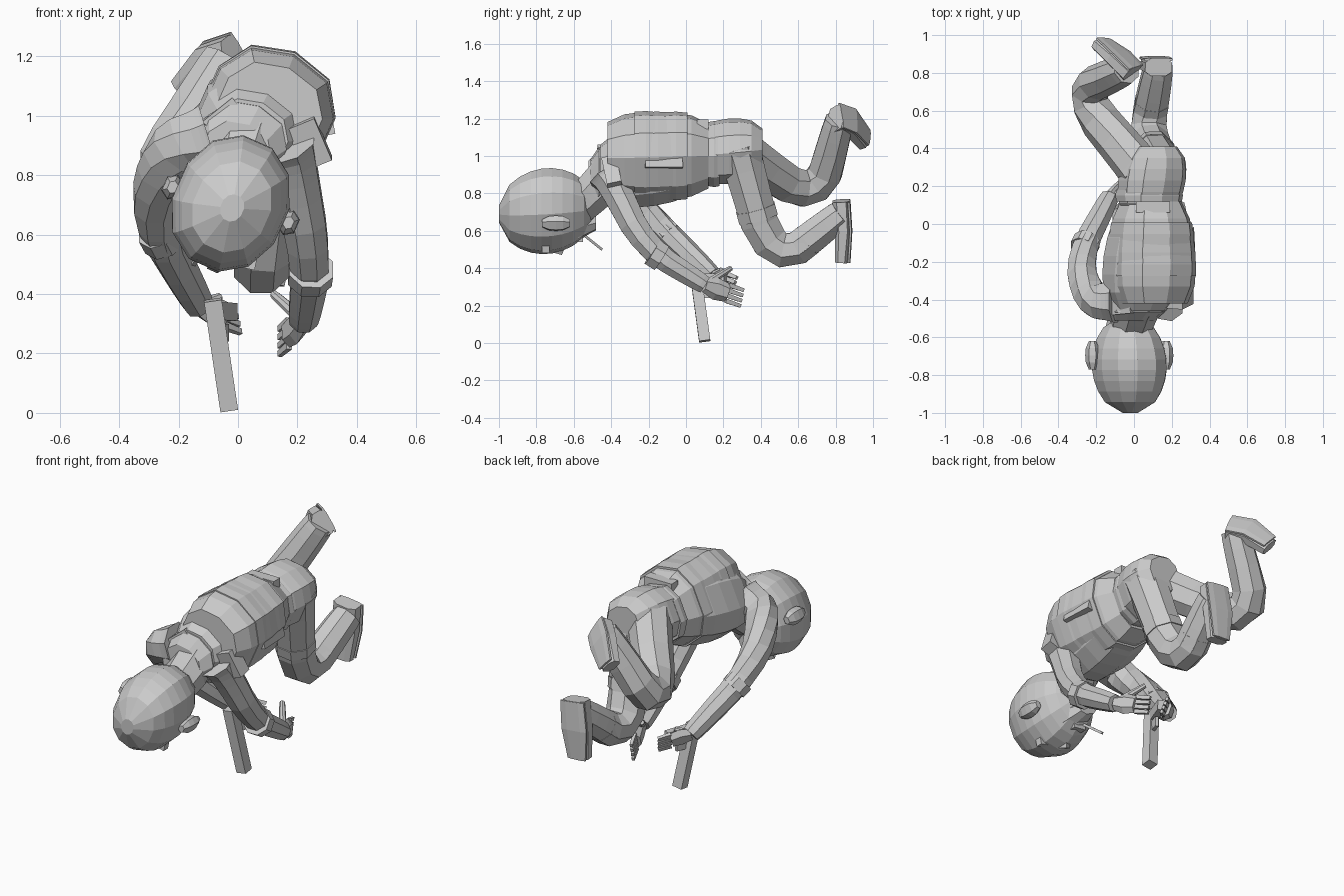
import bpy
import bmesh
import math
from mathutils import Vector

default_cube = bpy.data.objects.get("Cube")
if default_cube:
    bpy.data.objects.remove(default_cube, do_unlink=True)

# The single flat colour
grey = bpy.data.materials.new("plain grey")
grey.use_nodes = True
colour = (.6, .6, .6, 1)
grey.diffuse_color = colour
grey.node_tree.nodes["Principled BSDF"].inputs["Base Color"].default_value = colour

across = Vector((1, 0, 0))
back = Vector((0, 1, 0))
upward = Vector((0, 0, 1))
rolled = Vector((.4, 0, .9))


def point(x, y, z):
    return Vector((x, y, z))


def loft(name, centres, widths, heights, sides=8, up=across, axis=None, squareness=1):
    """Skin a row of rings; a low squareness gives boxier rings."""
    bm = bmesh.new()
    rings = []
    last = len(centres) - 1
    for index, centre in enumerate(centres):
        before = centres[max(index - 1, 0)]
        after = centres[min(index + 1, last)]
        forward = axis or (after - before).normalized()
        sideways = forward.cross(up).normalized()
        vertical = sideways.cross(forward)
        ring = []
        for step in range(sides):
            angle = math.tau * (step + .5) / sides
            cosine, sine = math.cos(angle), math.sin(angle)
            cosine = math.copysign(abs(cosine) ** squareness, cosine)
            sine = math.copysign(abs(sine) ** squareness, sine)
            offset = sideways * cosine * widths[index] + vertical * sine * heights[index]
            ring.append(bm.verts.new(centre + offset))
        rings.append(ring)
    for ring, following in zip(rings, rings[1:]):
        for step in range(sides):
            beside = (step + 1) % sides
            bm.faces.new((ring[step], ring[beside], following[beside], following[step]))
    bm.faces.new(rings[0])
    bm.faces.new(rings[-1])
    bmesh.ops.recalc_face_normals(bm, faces=bm.faces)
    mesh = bpy.data.meshes.new(name)
    bm.to_mesh(mesh)
    bm.free()
    mesh.materials.append(grey)
    bpy.context.collection.objects.link(bpy.data.objects.new(name, mesh))


def barrel(name, start, end, width, height, mouth=.7, taper=1, sides=10, steps=6, squareness=.85):
    """Bulging body whose ends shrink to the mouth fraction and whose width tapers."""
    fractions = [step / steps for step in range(steps + 1)]
    bulge = [mouth + (1 - mouth) * math.sqrt(abs(math.sin(math.pi * f))) for f in fractions]
    widths = [width * b * (1 + (taper - 1) * f) for b, f in zip(bulge, fractions)]
    loft(name, [start.lerp(end, f) for f in fractions],
         widths, [height * b for b in bulge], sides, rolled, back, squareness)


def block(name, start, end, width, height, up=across, taper=1):
    """Four-sided bar with the given half width and half height."""
    diagonal = math.sqrt(2)
    loft(name, [start, end], [width * diagonal, width * diagonal * taper],
         [height * diagonal, height * diagonal * taper], sides=4, up=up)


def rounded(points):
    """Cut the corners of a path, keeping both ends."""
    for repeat in range(2):
        path = [points[0]]
        for a, b in zip(points, points[1:]):
            path += [a.lerp(b, .25), a.lerp(b, .75)]
        points = path + [points[-1]]
    return points


def limb(name, joints, thick, thin, up=across):
    """Tapering tube that bends smoothly at its joints."""
    path = rounded(joints)
    last = len(path) - 1
    radii = [thick + (thin - thick) * i / last for i in range(last + 1)]
    loft(name, path, radii, radii, up=up)


def cuff(name, start, end, fraction, radius, length=.06):
    """Short sleeve lying on a straight stretch of a limb."""
    middle = start.lerp(end, fraction)
    half = (end - start).normalized() * length / 2
    loft(name, [middle - half, middle + half], [radius] * 2, [radius] * 2)


def hand(side, wrist, tips, spread, thumb):
    """Palm, four fingers and a thumb."""
    knuckles = wrist.lerp(tips, .6)
    loft(side + "_palm", [wrist, wrist.lerp(knuckles, .5), knuckles],
         [.03] * 3, [.04, .06, .05], sides=6, up=spread)
    for finger in range(4):
        shift = spread * (finger - 1.5) * .028
        block(f"{side}_finger_{finger + 1}", knuckles + shift, tips + shift, .01, .012, spread, .8)
    limb(side + "_thumb", [wrist, wrist.lerp(thumb, .5), thumb], .025, .014)


def boot(side, heel, arch, toe, normal):
    """Foot wedge with a flat sole on the normal side."""
    path = [heel, arch, toe]
    outer = [p + normal * .04 for p in path]
    loft(side + "_boot", path, [.075, .08, .06], [.05, .045, .035], up=normal, squareness=.7)
    loft(side + "_sole", outer, [.08, .085, .06], [.01] * 3, up=normal, squareness=.7)


# Head, tipped over with the face looking down
crown = point(-.02, -1, .69)
chin = point(-.03, -.49, .72)
barrel("head", crown, chin, .195, .235, mouth=.2, sides=12, steps=9, squareness=.95)
barrel("jaw", point(-.02, -.76, .59), point(-.07, -.48, .65), .11, .07, mouth=.6, sides=8, steps=3)
block("nose", point(-.05, -.73, .52), point(-.08, -.66, .5), .02, .025, rolled)
block("brow", point(-.13, -.75, .54), point(.06, -.75, .5), .02, .02, rolled)
block("lips", point(-.11, -.57, .57), point(-.03, -.57, .56), .02, .02, rolled)
block("cigarette", point(-.1, -.55, .58), point(-.15, -.45, .5), .007, .007)
for name, ear in (("right_ear", point(-.22, -.7, .76)), ("left_ear", point(.17, -.7, .64))):
    barrel(name, ear - back * .07, ear + back * .08, .035, .045, mouth=.5, sides=6, steps=4)

# Trunk
nape = point(.03, -.4, .9)
waist = point(.09, .12, 1)
limb("neck", [point(-.03, -.57, .73), point(0, -.5, .8), nape], .1, .13)
barrel("collar", point(-.01, -.51, .86), point(.03, -.42, .93), .15, .15, mouth=.8, steps=2)
barrel("chest", point(.03, -.46, .92), waist, .225, .225, mouth=.6, taper=.9)
barrel("pelvis", point(.07, .05, 1.01), point(.12, .41, 1.04), .175, .17, mouth=.6)

# Vest with bands, belt, flaps and pouches
collar_edge = point(.1, -.42, 1)
barrel("vest", collar_edge, waist, .24, .235, mouth=.75, taper=.85)
for number, fraction in enumerate((.38, .68)):
    middle = collar_edge.lerp(waist, fraction)
    girth = .245 - .04 * fraction
    barrel(f"vest_band_{number + 1}", middle - back * .06, middle + back * .06,
           girth, .238, mouth=.98, taper=.96, steps=2)
barrel("belt", point(.08, .12, 1.01), point(.08, .18, 1.01), .175, .172, mouth=.97, steps=2)
block("side_pouch", point(.27, -.22, 1), point(.26, -.02, 1), .07, .045, point(1, 0, .2))
block("back_pouch", point(.1, .06, 1.17), point(.1, .12, 1.17), .09, .025, upward)
block("left_shoulder_flap", point(.21, -.41, .98), point(.27, -.38, .84), .04, .05)
block("right_shoulder_flap", point(0, -.41, 1.03), point(-.1, -.42, .95), .06, .04, upward)

# Arms
left_shoulder, left_elbow, left_wrist = point(.16, -.42, .9), point(.25, -.22, .51), point(.22, .1, .31)
right_shoulder, right_elbow, right_wrist = point(-.1, -.41, .93), point(-.3, -.19, .67), point(-.13, .14, .36)
limb("left_arm", [left_shoulder, point(.18, -.39, .85), left_elbow, left_wrist], .11, .05)
limb("right_arm", [right_shoulder, point(-.23, -.41, .89), right_elbow, right_wrist], .12, .05, upward)
cuff("left_cuff", left_elbow, left_wrist, .2, .08)
cuff("right_cuff", right_elbow, right_wrist, .25, .075)

# Open left hand, right hand closed on the grip
hand("left", left_wrist, point(.14, .3, .24), point(0, .2, 1), point(.12, .24, .4))
hand("right", right_wrist, point(0, .26, .31), point(-.2, .3, .9), point(-.06, .19, .39))

# Pistol pointing at the ground
breech = point(-.085, .05, .38)
muzzle = point(-.03, .1, .01)
block("pistol_slide", breech, muzzle, .03, .03, back)
block("pistol_grip", breech.lerp(muzzle, .1), point(-.02, .21, .34), .02, .03, upward)
block("trigger_guard", breech.lerp(muzzle, .3), point(-.04, .15, .27), .01, .03, upward)

# Legs
left_hip, left_knee, left_ankle = point(.16, .28, 1.05), point(.06, .46, .4), point(.13, .83, .69)
right_hip, right_knee, right_ankle = point(.05, .27, 1.05), point(-.31, .7, .74), point(-.04, .82, 1.19)
limb("left_leg", [left_hip, left_knee, left_ankle], .125, .08)
limb("right_leg", [right_hip, right_knee, right_ankle], .125, .08)
cuff("left_thigh_strap", left_hip, left_knee, .55, .115)
cuff("left_boot_cuff", left_knee, left_ankle, .45, .095)
cuff("right_boot_cuff", right_knee, right_ankle, .5, .092)

# Boots
boot("left", point(.13, .83, .76), point(.11, .84, .6), point(.1, .83, .43), back)
boot("right", point(-.01, .8, 1.2), point(-.09, .88, 1.17), point(-.18, .95, 1.08),
     point(.5, .7, .4))
